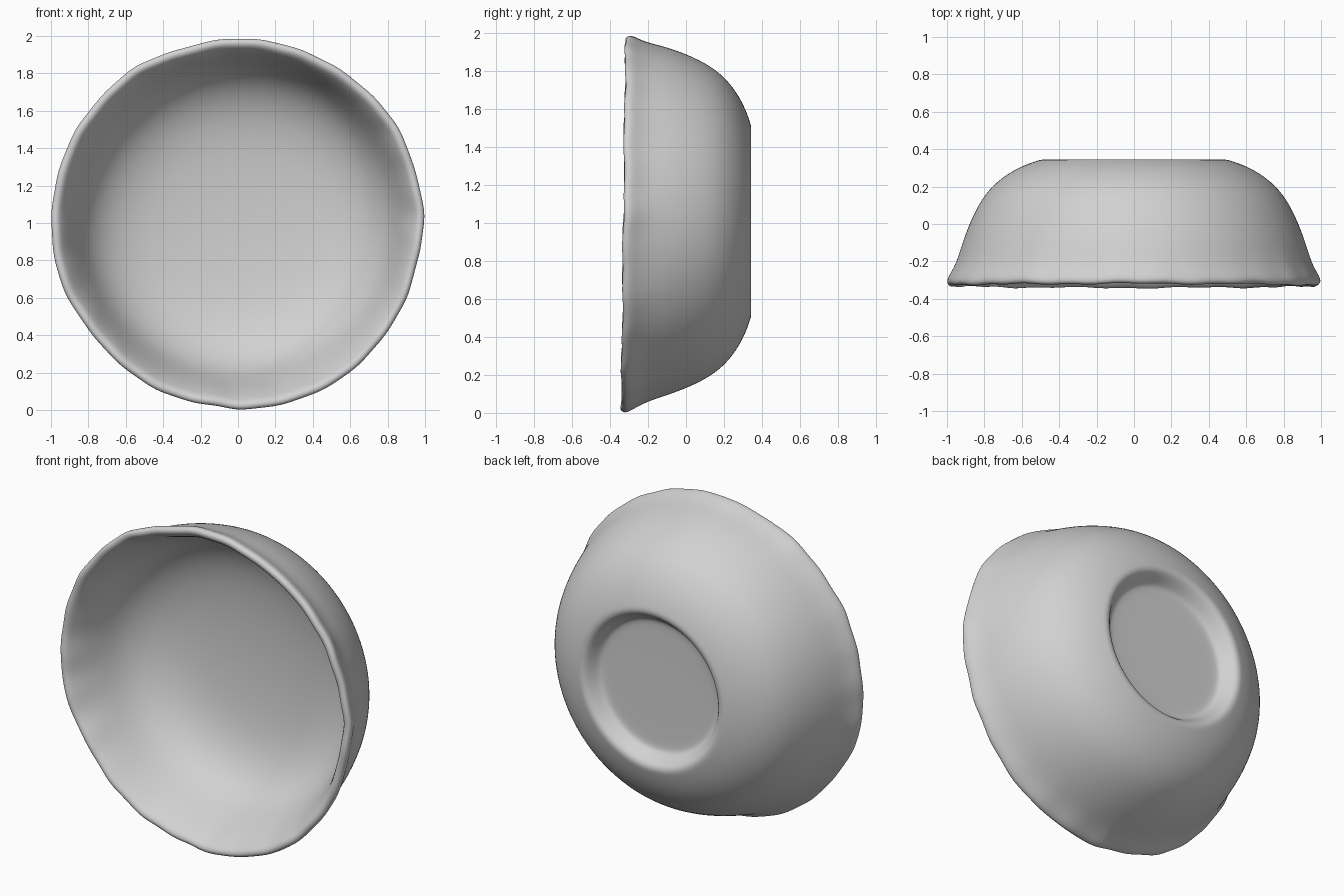
import bpy, bmesh, math

if "Cube" in bpy.data.objects:
    bpy.data.objects.remove(bpy.data.objects["Cube"])

SEGS = 120
CENTRE_Z = 1.0

# Bowl cross-section as (radius, y): inside floor -> lip -> outside -> foot -> recess
profile = [
    (0.20, 0.223), (0.40, 0.205), (0.55, 0.173), (0.665, 0.122), (0.75, 0.055),
    (0.812, -0.03), (0.857, -0.14), (0.897, -0.24), (0.93, -0.30),
    (0.952, -0.328), (0.976, -0.333), (0.994, -0.318), (0.991, -0.29), (0.968, -0.25),
    (0.942, -0.19), (0.914, -0.09), (0.865, 0.04), (0.796, 0.165), (0.706, 0.25),
    (0.605, 0.308), (0.525, 0.336), (0.498, 0.344), (0.48, 0.344),
    (0.458, 0.336), (0.432, 0.30), (0.41, 0.268), (0.385, 0.26), (0.34, 0.258), (0.18, 0.257),
]

# Hand-shaped uneven lip: (angle in degrees, radius in hundredths)
lip = [
    (2, 100), (16, 98.8), (32, 100), (47, 99), (66, 98.6), (82, 98.9), (92, 98.9),
    (108, 98), (124, 100.3), (138, 99.7), (150, 100.3), (162, 100), (174, 100),
    (185, 100), (199, 100.2), (215, 98.2), (230, 98.6), (245, 99.4), (263, 98.6),
    (270, 99.9), (287, 100), (303, 100.2), (323, 98.9), (334, 98.9), (348, 98.1),
    (362, 100),
]


def lip_scale(deg):
    if deg < 2:
        deg += 360
    for (a, ra), (b, rb) in zip(lip, lip[1:]):
        if a <= deg <= b:
            return (ra + (rb - ra) * (deg - a) / (b - a)) / 99.4
    return 1.0


def bowl_point(r, y, i):
    t = 2 * math.pi * i / SEGS
    w = min(1.0, max(0.0, (-0.13 - y) / 0.17))      # unevenness fades away from the lip
    r *= 1 + w * (lip_scale(math.degrees(t)) - 1 + 0.002 * math.sin(27 * t))
    y += w * (0.011 * math.sin(t) + 0.003 * math.sin(9 * t) + 0.003 * math.sin(23 * t + 1))
    z = CENTRE_Z + 0.01 * (1 - w)                   # body sits slightly above the lip centre
    return (r * math.cos(t), y, z + r * math.sin(t))


# Revolve the cross-section around y
bm = bmesh.new()
rings = [[bm.verts.new(bowl_point(r, y, i)) for i in range(SEGS)] for r, y in profile]
for a, b in zip(rings, rings[1:]):
    for i in range(SEGS):
        j = (i + 1) % SEGS
        bm.faces.new((a[i], a[j], b[j], b[i]))

# Close the inside floor and the recess under the foot
for ring, y in ((rings[0], 0.228), (rings[-1], 0.257)):
    hub = bm.verts.new((0, y, CENTRE_Z + 0.01))
    for i in range(SEGS):
        bm.faces.new((ring[i], ring[(i + 1) % SEGS], hub))
bmesh.ops.recalc_face_normals(bm, faces=bm.faces)
for f in bm.faces:
    f.smooth = True

mesh = bpy.data.meshes.new("bowl")
bm.to_mesh(mesh)
bm.free()

clay = bpy.data.materials.new("grey clay")
clay.diffuse_color = (0.64, 0.64, 0.64, 1)
clay.use_nodes = True
clay.node_tree.nodes["Principled BSDF"].inputs["Base Color"].default_value = clay.diffuse_color
mesh.materials.append(clay)

bowl = bpy.data.objects.new("bowl", mesh)
bpy.context.collection.objects.link(bowl)
sub = bowl.modifiers.new("smooth", 'SUBSURF')
sub.levels = sub.render_levels = 2
